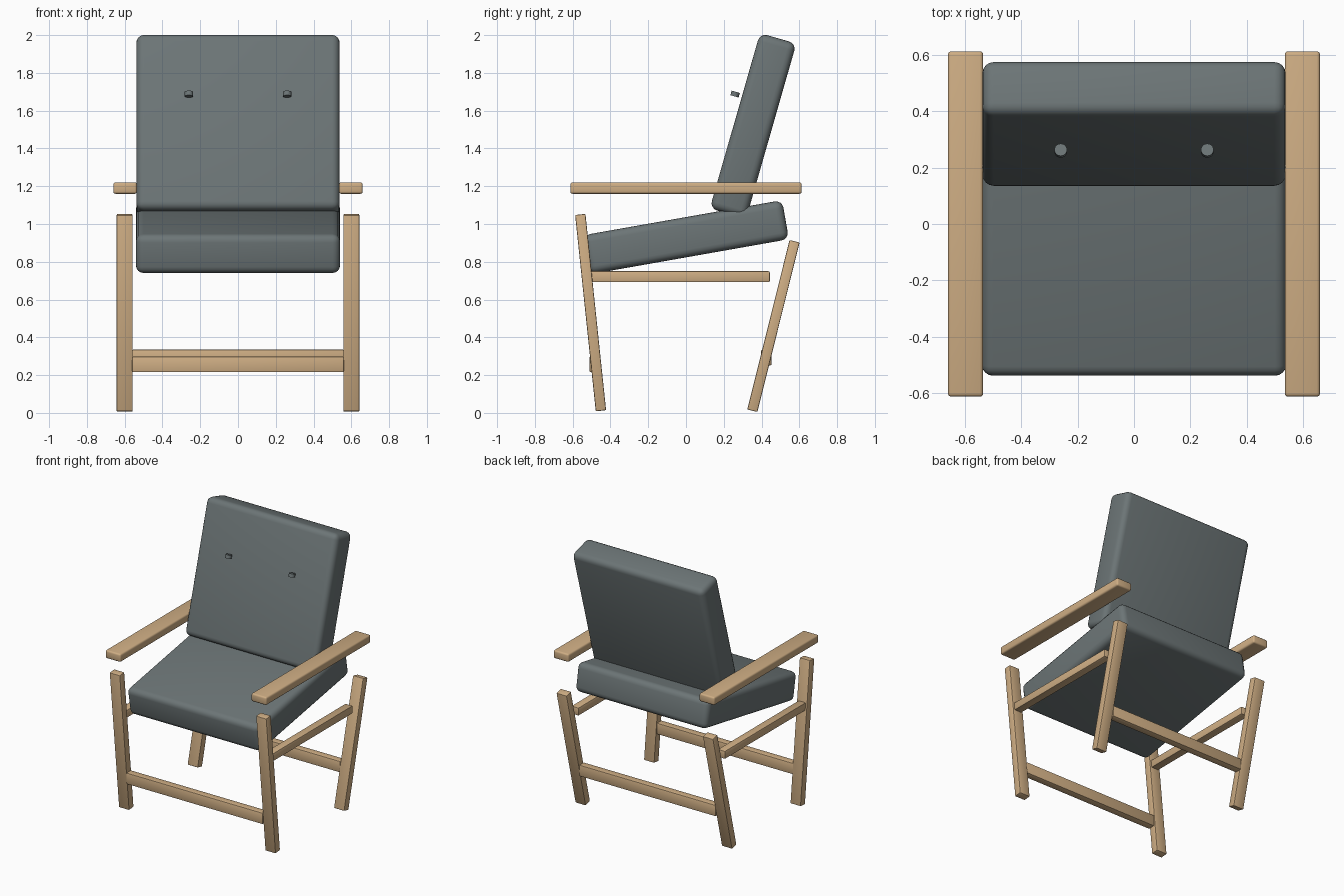
import bpy
import math

if "Cube" in bpy.data.objects:
    bpy.data.objects.remove(bpy.data.objects["Cube"])


def material(name, rgb):
    m = bpy.data.materials.new(name)
    m.diffuse_color = (*rgb, 1.0)
    m.use_nodes = True
    m.node_tree.nodes["Principled BSDF"].inputs["Base Color"].default_value = m.diffuse_color
    return m


wood = material("light wood", (0.62, 0.42, 0.23))
fabric = material("grey fabric", (0.150, 0.178, 0.182))


def finish(obj, name, mat):
    obj.name = name
    obj.data.materials.append(mat)
    bpy.ops.object.shade_smooth_by_angle(angle=math.radians(35))
    return obj


def box(name, size, loc, tilt, mat, radius, segments):
    """Rounded box, tilted in degrees around the x axis."""
    bpy.ops.mesh.primitive_cube_add(size=1, location=loc)
    obj = bpy.context.object
    obj.scale = size
    bpy.ops.object.transform_apply(location=False, rotation=False, scale=True)
    obj.rotation_euler.x = math.radians(tilt)
    bevel = obj.modifiers.new("rounding", 'BEVEL')
    bevel.width = radius
    bevel.segments = segments
    bpy.ops.object.modifier_apply(modifier=bevel.name)
    return finish(obj, name, mat)


# cushions
box("seat_cushion", (1.08, 1.07, 0.21), (0, 0, 0.93), 10, fabric, 0.04, 4)
box("back_cushion", (1.076, 0.20, 0.965), (0, 0.355, 1.519), -16, fabric, 0.04, 4)

# mirrored wooden side frames and buttons
for side, s in (("left", -1), ("right", 1)):
    box("armrest_" + side, (0.125, 1.225, 0.06), (s * 0.5975, 0, 1.19), 0, wood, 0.012, 3)
    box("front_leg_" + side, (0.085, 0.055, 1.045), (s * 0.6, -0.505, 0.531), 6, wood, 0.006, 2)
    box("rear_leg_" + side, (0.085, 0.055, 0.925), (s * 0.6, 0.463, 0.46), -14, wood, 0.006, 2)
    box("side_rail_" + side, (0.06, 0.953, 0.058), (s * 0.6, -0.033, 0.721), 0, wood, 0.006, 2)

    bpy.ops.mesh.primitive_cylinder_add(
        vertices=24, radius=0.0225, depth=0.025, location=(s * 0.26, 0.26, 1.688),
        rotation=(math.radians(-16), 0, 0))
    finish(bpy.context.object, "button_" + side, fabric)

# cross bars between the legs
box("front_cross_bar", (1.12, 0.055, 0.083), (0, -0.483, 0.257), 0, wood, 0.006, 2)
box("rear_cross_bar", (1.12, 0.055, 0.083), (0, 0.425, 0.293), 0, wood, 0.006, 2)
